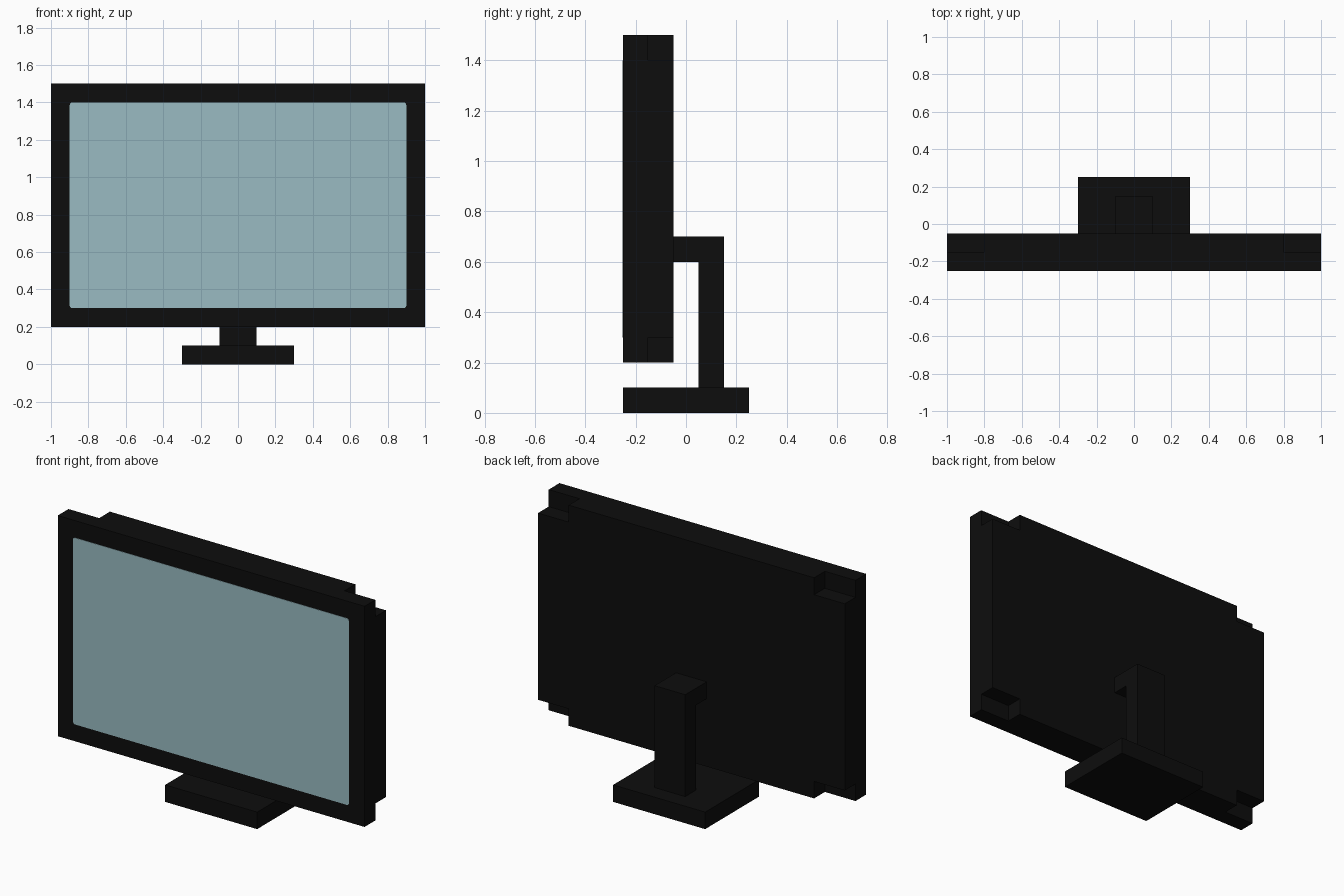
import bpy, bmesh, math
from mathutils import Vector

old = bpy.data.objects.get("Cube")
if old:
    bpy.data.objects.remove(old, do_unlink=True)


def material(name, rgb):
    m = bpy.data.materials.new(name)
    m.use_nodes = True
    m.diffuse_color = (*rgb, 1)
    bsdf = next(n for n in m.node_tree.nodes if n.type == "BSDF_PRINCIPLED")
    bsdf.inputs["Base Color"].default_value = (*rgb, 1)
    bsdf.inputs["Roughness"].default_value = 0.6
    return m


black = material("black plastic", (0.004, 0.004, 0.004))
glass = material("pale blue screen", (0.32, 0.50, 0.54))


def prism(name, outline, place, depth, mat):
    """Extrude a flat outline; place() turns outline points into 3D."""
    bm = bmesh.new()
    face = bm.faces.new([bm.verts.new(place(a, b)) for a, b in outline])
    moved = bmesh.ops.extrude_face_region(bm, geom=[face])["geom"]
    verts = [v for v in moved if isinstance(v, bmesh.types.BMVert)]
    bmesh.ops.translate(bm, verts=verts, vec=Vector(depth))
    bmesh.ops.recalc_face_normals(bm, faces=bm.faces[:])
    mesh = bpy.data.meshes.new(name)
    bm.to_mesh(mesh)
    bm.free()
    mesh.materials.append(mat)
    obj = bpy.data.objects.new(name, mesh)
    bpy.context.collection.objects.link(obj)
    return obj


def rect(x0, x1, z0, z1):
    return [(x0, z0), (x1, z0), (x1, z1), (x0, z1)]


def rounded_rect(x0, x1, z0, z1, r, steps=4):
    corners = [(x1 - r, z1 - r), (x0 + r, z1 - r), (x0 + r, z0 + r), (x1 - r, z0 + r)]
    pts = []
    for q, (cx, cz) in enumerate(corners):
        for i in range(steps + 1):
            t = math.pi / 2 * (q + i / steps)
            pts.append((cx + r * math.cos(t), cz + r * math.sin(t)))
    return pts


def facing(y):
    return lambda x, z: (x, y, z)


# Front frame of the display
prism("front_frame", rect(-1, 1, 0.2, 1.5), facing(-0.25), (0, 0.1, 0), black)

# Rear housing with a step cut out of each corner
steps = [(1, 0.55), (0.8, 0.55), (0.8, 0.65)]
quarter_turns = [(1, 1), (-1, 1), (-1, -1), (1, -1)]
housing = []
for sx, sz in quarter_turns:
    order = steps if sx * sz > 0 else steps[::-1]
    housing += [(sx * x, 0.85 + sz * z) for x, z in order]
prism("rear_housing", housing, facing(-0.15), (0, 0.1, 0), black)

# Screen plate
prism("screen", rounded_rect(-0.9, 0.9, 0.3, 1.4, 0.015), facing(-0.252),
      (0, 0.004, 0), glass)

# Bent arm: upright post and short bracket to the housing
arm = [(0.05, 0.1), (0.15, 0.1), (0.15, 0.7), (-0.05, 0.7), (-0.05, 0.6), (0.05, 0.6)]
prism("stand_arm", arm, lambda y, z: (-0.1, y, z), (0.2, 0, 0), black)

# Foot
prism("stand_base", rect(-0.3, 0.3, 0, 0.1), facing(-0.25), (0, 0.5, 0), black)
